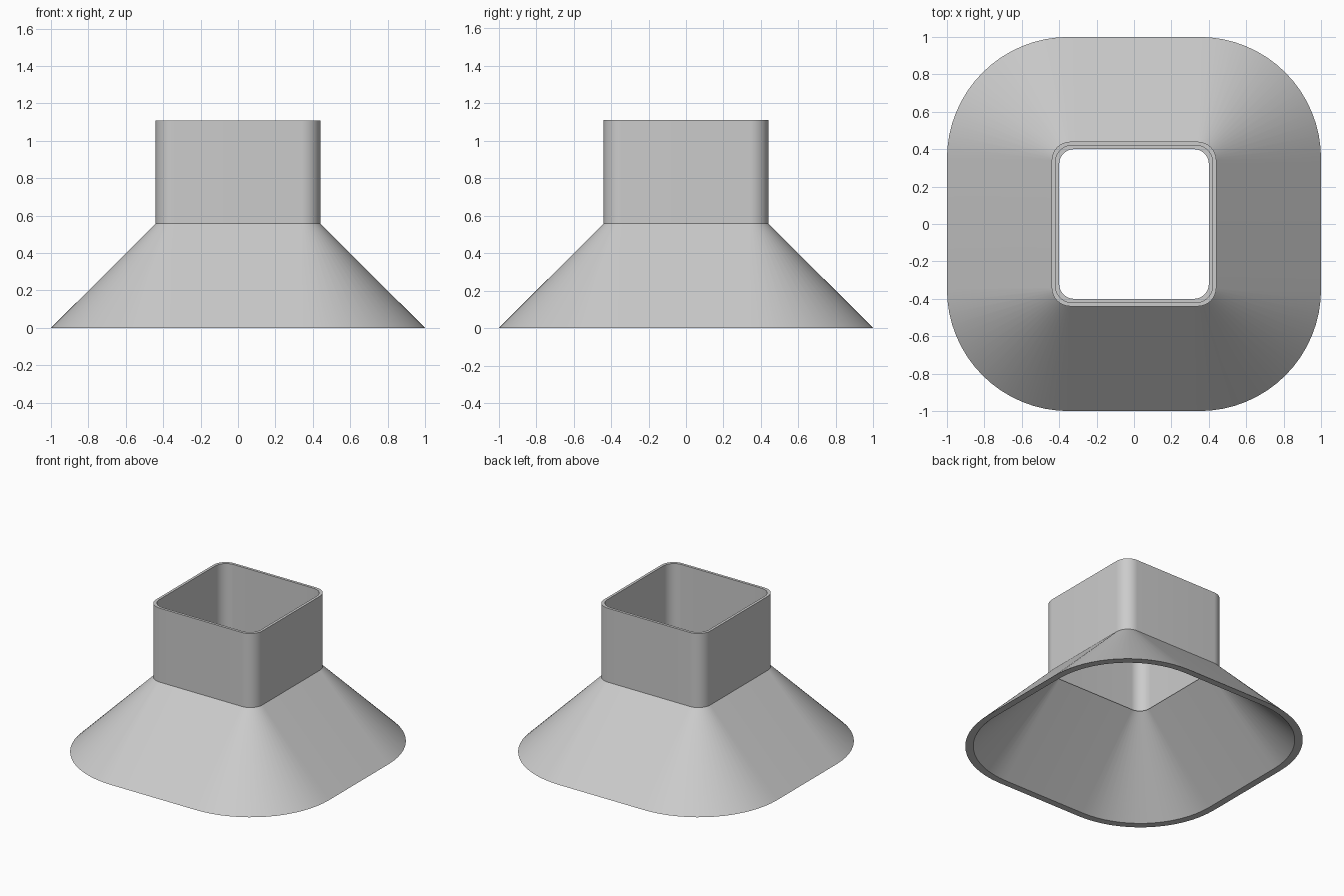
import bpy, bmesh, math

if "Cube" in bpy.data.objects:
    bpy.data.objects.remove(bpy.data.objects["Cube"])

SEG = 16  # segments per rounded corner

grey = bpy.data.materials.new("plain grey")
grey.diffuse_color = (0.6, 0.6, 0.6, 1)
grey.use_nodes = True
grey.node_tree.nodes["Principled BSDF"].inputs["Base Color"].default_value = grey.diffuse_color


def ring(bm, half, radius, z):
    """Rounded square outline of vertices at height z."""
    c = half - radius
    verts = []
    for q, (sx, sy) in enumerate([(1, 1), (-1, 1), (-1, -1), (1, -1)]):
        for i in range(SEG + 1):
            a = math.pi / 2 * (q + i / SEG)
            verts.append(bm.verts.new((sx * c + radius * math.cos(a),
                                       sy * c + radius * math.sin(a), z)))
    return verts


def shell(name, sections):
    """Closed hollow wall: skin successive rings, last joins the first."""
    bm = bmesh.new()
    rings = [ring(bm, *s) for s in sections]
    n = len(rings[0])
    for a, b in zip(rings, rings[1:] + rings[:1]):
        for i in range(n):
            j = (i + 1) % n
            bm.faces.new((a[i], a[j], b[j], b[i]))
    bmesh.ops.recalc_face_normals(bm, faces=bm.faces)
    mesh = bpy.data.meshes.new(name)
    bm.to_mesh(mesh)
    bm.free()
    mesh.materials.append(grey)
    ob = bpy.data.objects.new(name, mesh)
    bpy.context.collection.objects.link(ob)
    bpy.ops.object.select_all(action='DESELECT')
    ob.select_set(True)
    bpy.context.view_layer.objects.active = ob
    bpy.ops.object.shade_smooth_by_angle(angle=math.radians(30))
    return ob


# flared hood: (half width, corner radius, height) outer bottom, outer top, inner top, inner bottom
shell("flared_hood", [(1.0, 0.65, 0), (0.44, 0.10, 0.557),
                      (0.40, 0.08, 0.557), (0.95, 0.61, 0)])

# square duct with a thinner wall standing on the hood
shell("square_duct", [(0.44, 0.10, 0.557), (0.44, 0.10, 1.11),
                      (0.42, 0.09, 1.11), (0.42, 0.09, 0.557)])
